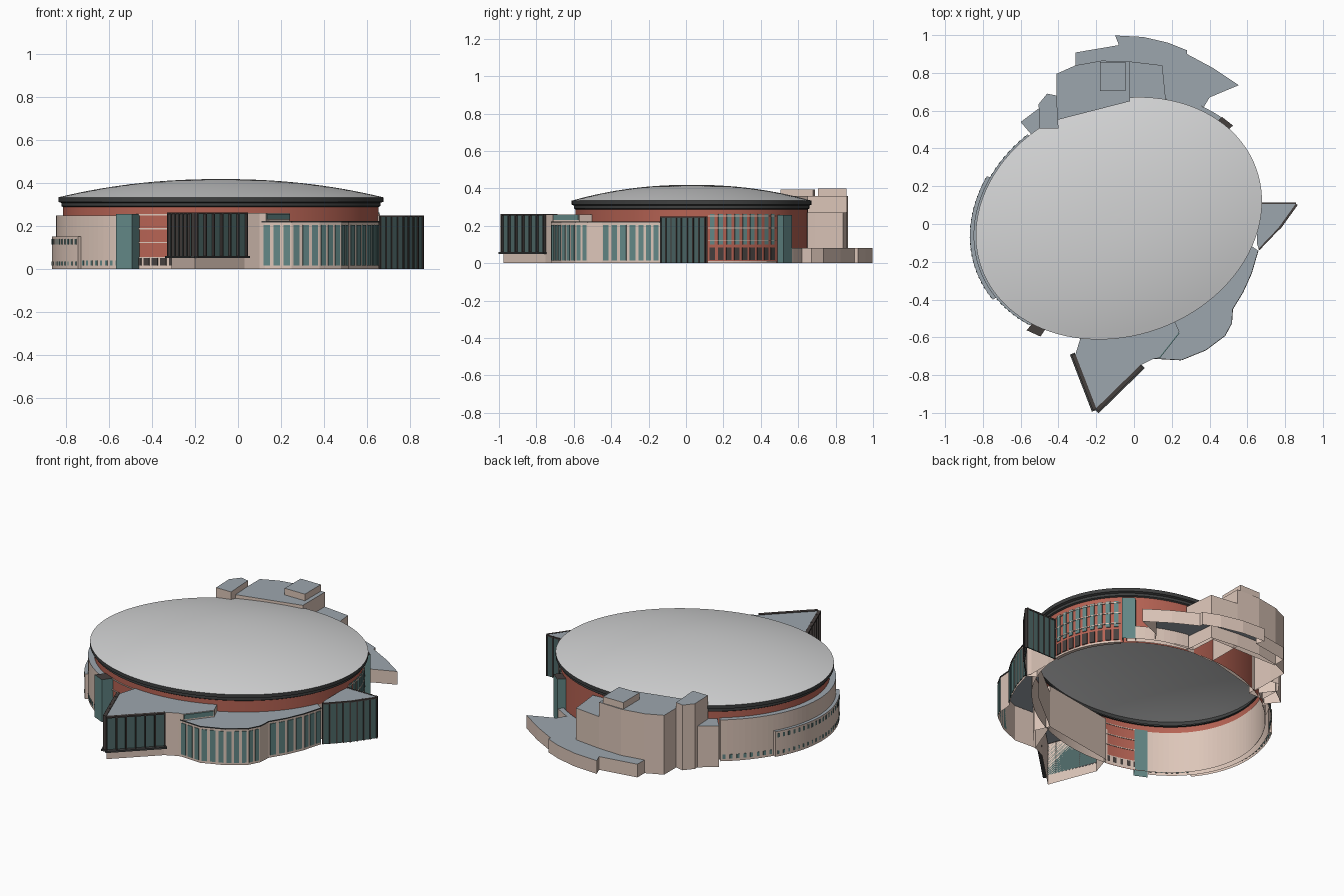
import bpy, bmesh
from math import sin, cos, atan2, radians, tau, hypot

if "Cube" in bpy.data.objects:
    bpy.data.objects.remove(bpy.data.objects["Cube"], do_unlink=True)


def material(name, r, g, b):
    mat = bpy.data.materials.new(name)
    mat.use_nodes = True
    mat.diffuse_color = (r, g, b, 1)
    mat.node_tree.nodes["Principled BSDF"].inputs["Base Color"].default_value = (r, g, b, 1)
    return mat


dome_grey = material("dome grey", .65, .655, .66)
rim_dark = material("dark metal", .05, .052, .052)
brick = material("red brick", .47, .125, .088)
stone = material("beige stone", .72, .565, .485)
slate = material("blue grey roof", .335, .38, .42)
glass = material("teal glass", .125, .245, .24)
dark_glass = material("dark teal glass", .075, .14, .137)
fin_brown = material("dark brown", .06, .05, .047)

# Tilted ellipse that the whole arena follows
CX, CY, MAJOR, MINOR, TILT = -.08, .03, .774, .622, radians(20)


def ellipse(t, s=1.0):
    u, v = MAJOR * s * cos(t), MINOR * s * sin(t)
    return (CX + u * cos(TILT) - v * sin(TILT), CY + u * sin(TILT) + v * cos(TILT))


def angle_at(x, y):
    x, y = x - CX, y - CY
    u, v = x * cos(TILT) + y * sin(TILT), y * cos(TILT) - x * sin(TILT)
    return atan2(v / MINOR, u / MAJOR) % tau


def sector(start, end, inner, outer, steps=1):
    """Plan outline of a curved strip, counter-clockwise from start to end."""
    span = (end - start) % tau
    ts = [start + span * i / steps for i in range(steps + 1)]
    return [ellipse(t, outer) for t in ts] + [ellipse(t, inner) for t in reversed(ts)]


def repeat(start, end, count, fill, inner, outer):
    """Evenly spaced short sectors along an arc."""
    step = ((end - start) % tau) / count
    pad = step * (1 - fill) / 2
    return [sector(start + i * step + pad, start + (i + 1) * step - pad, inner, outer)
            for i in range(count)]


def along(p, q, u0, u1, o0, o1):
    """Plan rectangle beside the edge p-q, between two outward offsets."""
    dx, dy = q[0] - p[0], q[1] - p[1]
    length = hypot(dx, dy)
    nx, ny = dy / length, -dx / length
    return [(p[0] + dx * u + nx * o, p[1] + dy * u + ny * o)
            for u, o in ((u0, o1), (u1, o1), (u1, o0), (u0, o0))]


def build(name, bm, mats):
    mesh = bpy.data.meshes.new(name)
    bm.to_mesh(mesh)
    bm.free()
    for mat in mats:
        mesh.materials.append(mat)
    obj = bpy.data.objects.new(name, mesh)
    bpy.context.collection.objects.link(obj)
    return obj


def prisms(name, outlines, z0, z1, wall, roof=None, base=False):
    """Extrude plan outlines upwards; hollow underneath unless base is set."""
    bm = bmesh.new()
    for pts in outlines:
        area = sum(a[0] * b[1] - b[0] * a[1] for a, b in zip(pts, pts[1:] + pts[:1]))
        if area < 0:
            pts = pts[::-1]
        low = [bm.verts.new((x, y, z0)) for x, y in pts]
        high = [bm.verts.new((x, y, z1)) for x, y in pts]
        for i in range(len(pts)):
            j = (i + 1) % len(pts)
            bm.faces.new((low[i], low[j], high[j], high[i]))
        bm.faces.new(high).material_index = 1 if roof else 0
        if base:
            bm.faces.new(low[::-1])
    return build(name, bm, [wall, roof] if roof else [wall])


def rings(name, profile, mats, rule=None, steps=96, cap=False):
    """Sweep a (scale, height) profile around the ellipse."""
    bm = bmesh.new()
    loops = [[bm.verts.new((*ellipse(tau * i / steps, s), z)) for i in range(steps)]
             for s, z in profile]
    for k, (a, b) in enumerate(zip(loops, loops[1:])):
        for i in range(steps):
            j = (i + 1) % steps
            face = bm.faces.new((a[i], a[j], b[j], b[i]))
            face.smooth = True
            if rule:
                face.material_index = rule(k, tau * (i + .5) / steps)
    if cap:
        bm.faces.new(loops[-1])
    return build(name, bm, mats)


def between(t, start, end):
    return (t - start) % tau < (end - start) % tau


# Key bearings round the bowl
band_start, band_end = angle_at(-.57, .48), angle_at(-.52, -.5)
front_start, front_end = angle_at(-.29, -.6), angle_at(.66, .1)
side_start, side_end = angle_at(.68, .12), angle_at(.5, .48)

# Domed roof, dark eave and bowl wall, open underneath
rings("dome_roof", [(.998 * (1 - i / 16) + .002, .334 + .085 * (1 - (1 - i / 16) ** 2.15))
                    for i in range(17)], [dome_grey], cap=True)
eave = rings("roof_eave", [(.955, .288), (.97, .288), (.982, .293), (.982, .308), (1, .313),
                           (1, .334)], [rim_dark])


def wall_colour(k, t):
    behind_band = between(t, band_start, band_end)
    return int((k < 2 and behind_band) or (k == 0 and between(t, front_start, front_end)))


wall = rings("bowl_wall", [(.97, 0), (.97, .215), (.97, .25), (.97, .29)], [brick, stone], wall_colour)
for obj in (eave, wall):
    bpy.context.view_layer.objects.active = obj
    obj.select_set(True)
    bpy.ops.object.shade_smooth_by_angle(angle=radians(30))
    obj.select_set(False)

# Exposed brick bays: stone courses, tall windows, ground windows
front_bay = (angle_at(-.47, -.52), front_start)
for bay, (start, end) in {"front": front_bay, "side": (side_start, side_end)}.items():
    for i, z in enumerate((.12, .185, .25)):
        prisms(f"{bay}_stone_course_{i + 1}", [sector(start, end, .965, .978, 12)],
               z, z + .005, stone, base=True)
prisms("side_tall_windows", repeat(side_start, side_end, 9, .55, .965, .976), .1, .262, glass, base=True)
prisms("side_ground_windows", repeat(side_start, side_end, 9, .65, .965, .976), .018, .085,
       fin_brown, base=True)
prisms("side_plinth", [sector(side_start, side_end, .95, .978, 12)], 0, .012, stone, base=True)
prisms("front_base_course", [sector(*front_bay, .965, .975, 8)], 0, .055, stone)
prisms("front_ground_windows", repeat(*front_bay, 5, .7, .965, .979), .015, .05, fin_brown, base=True)

# Curved stone gallery on the right-hand flank with a lower outer step
step_start, step_end = angle_at(-.77, .25), angle_at(-.73, -.39)
prisms("stone_gallery", [sector(band_start, band_end, .965, 1.015, 40)], 0, .25, stone, slate)
prisms("gallery_step", [sector(step_start, step_end, 1.01, 1.04, 44)], 0, .152, stone, slate)
prisms("gallery_step_windows", repeat(step_start, step_end, 22, .4, 1.035, 1.042), .115, .14,
       dark_glass, base=True)
prisms("gallery_step_low_windows", repeat(step_start, step_end, 22, .3, 1.035, 1.042), .015, .035,
       glass, base=True)
for part, arc, count in (("back", (band_start, step_start), 8), ("front", (step_end, band_end), 8)):
    prisms(f"gallery_{part}_windows", repeat(*arc, count, .4, 1.01, 1.018), .015, .04, glass, base=True)

# Glazed stair towers
for part, x, y, reach in (("front", -.51, -.55, 1.06), ("back", .48, .53, 1.035)):
    t = angle_at(x, y)
    prisms(f"{part}_stair_tower", [sector(t - .055, t + .055, .965, reach)], 0, .257, glass, fin_brown)


# Pointed glass entrances
def glazed_side(name, p, q, z0, z1, panes, depth):
    prisms(f"{name}_glass", [along(p, q, 0, 1, 0, .006)], z0, z1, dark_glass, fin_brown, True)
    half = .0035 / hypot(q[0] - p[0], q[1] - p[1])
    fins = [along(p, q, i / panes - half, i / panes + half, 0, depth) for i in range(panes + 1)]
    prisms(f"{name}_fins", fins, z0, z1 + .004, fin_brown, base=True)
    prisms(f"{name}_top_rail", [along(p, q, 0, 1, 0, depth)], z1 - .005, z1 + .003, fin_brown, base=True)


tip, west, east = (-.2, -.975), (-.31, -.69), (.03, -.75)
prisms("front_entrance", [[(-.27, -.56), west, tip, east, (.1, -.715), (.13, -.71), (.24, -.57),
                           (.2, -.48)]], 0, .26, stone, slate)
for side, p, q, panes in (("right", west, tip, 6), ("left", tip, east, 6)):
    glazed_side(f"front_entrance_{side}", p, q, .06, .26, panes, .02)
    prisms(f"front_entrance_{side}_canopy", [along(p, q, -.03, 1.03, 0, .028)], .05, .06,
           rim_dark, base=True)
prisms("entrance_clerestory", [along((.13, -.71), (.24, -.57), .03, .97, 0, .006)], .23, .257,
       glass, base=True)

point, south, mid = (.855, .105), (.66, -.13), (.765, -.02)
prisms("side_entrance", [[(.65, -.1), south, mid, point, (.65, .105)]], 0, .248, stone, slate)
glazed_side("side_entrance_front", south, mid, 0, .246, 4, .009)
glazed_side("side_entrance_outer", mid, point, 0, .246, 4, .012)
glazed_side("side_entrance_back", point, (.66, .105), 0, .246, 5, .009)

# Curved concourse linking the two entrances
front_edge = [(.11, -.71), (.25, -.718), (.38, -.665), (.48, -.59), (.515, -.525), (.52, -.45),
              (.575, -.36), (.62, -.26), (.655, -.14)]
prisms("concourse", [front_edge + [(.6, -.1), (.45, -.28), (.2, -.48)]], 0, .22, stone, slate)
panels, coping = [], []
for k, (p, q) in enumerate(zip(front_edge, front_edge[1:])):
    coping.append(along(p, q, 0, 1, 0, .004))
    if k == 4:  # blank stone return
        continue
    n = round(hypot(q[0] - p[0], q[1] - p[1]) / .045)
    panels += [along(p, q, (i + .18) / n, (i + .82) / n, 0, .004) for i in range(n)]
prisms("concourse_windows", panels, .015, .205, glass, base=True)
prisms("concourse_coping", coping, .217, .223, rim_dark, base=True)

# Stepped service blocks at the back
prisms("service_block_high", [[(-.41, .55), (-.02, .65), (-.02, .86), (-.17, .865), (-.31, .84),
                               (-.41, .795)]], 0, .36, stone, slate)
prisms("service_block_low", [[(-.02, .64), (.17, .65), (.165, .69), (.15, .84), (-.02, .86)]],
       0, .272, stone, slate)
prisms("roof_plant_room", [[(-.18, .705), (-.045, .705), (-.045, .858), (-.18, .858)]],
       .36, .4, stone, slate)
prisms("corner_tower", [[(-.5, .505), (-.4, .505), (-.41, .68), (-.46, .69), (-.505, .635)]],
       0, .395, stone, slate)
prisms("corner_annex", [[(-.6, .54), (-.54, .47), (-.44, .54), (-.5, .615)]], 0, .25, stone, slate)

# Low loading wing and the strip joining it to the stair tower
prisms("loading_wing", [[(-.31, .83), (.13, .83), (.14, .67), (.3, .645), (.37, .62), (.4, .67),
                         (.555, .735), (.42, .825), (.28, .9), (.28, .92), (.18, .96), (.05, .99),
                         (-.1, .998), (-.08, .947), (-.31, .908)]], 0, .08, stone, slate)
prisms("loading_strip", [sector(angle_at(.49, .52), angle_at(.17, .66), .985, 1.03, 10)],
       0, .08, stone, slate)
